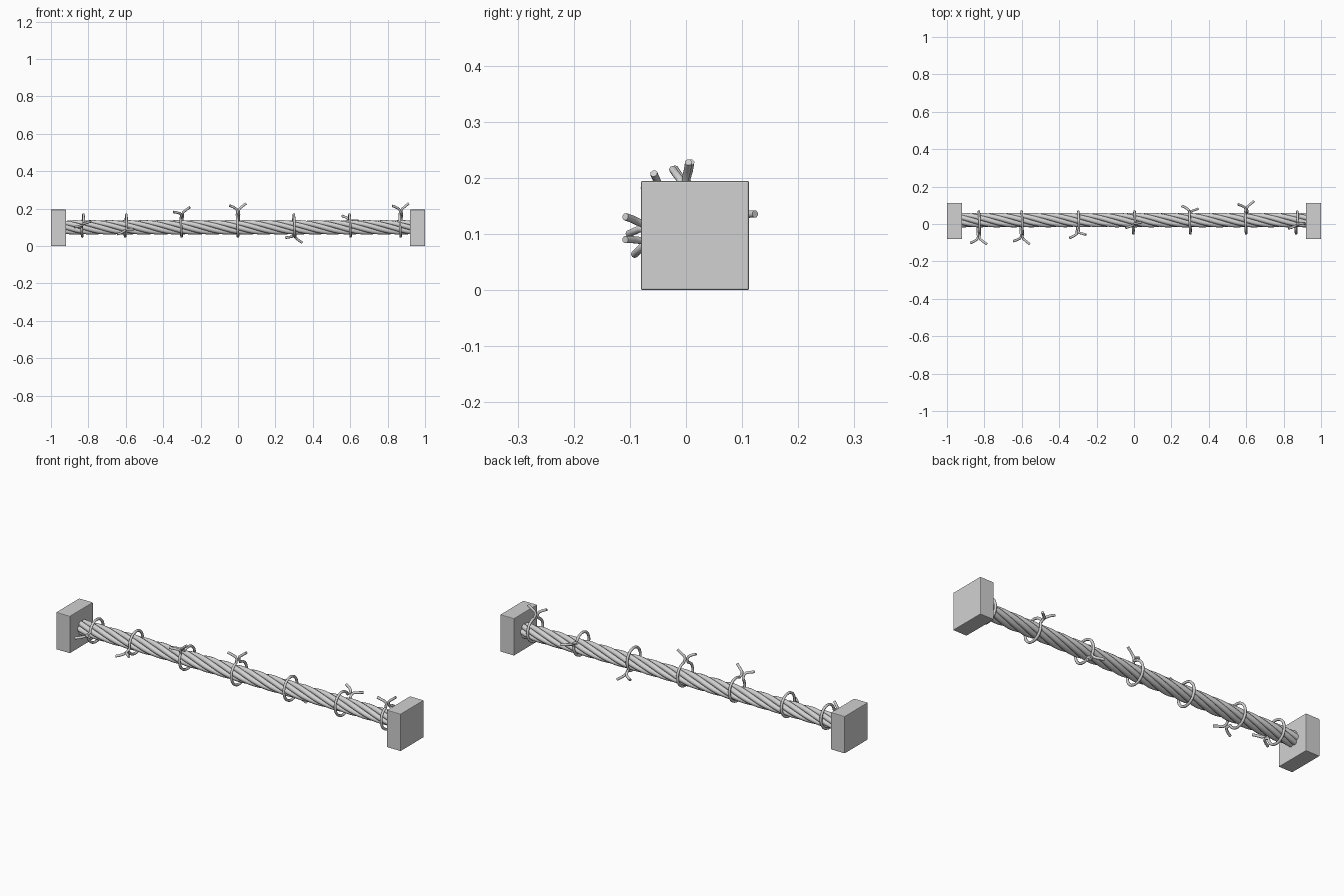
import bpy
import math
from mathutils import Vector

cube = bpy.data.objects.get("Cube")
if cube:
    bpy.data.objects.remove(cube, do_unlink=True)

# One plain grey for everything
grey = bpy.data.materials.new("light_grey")
grey.use_nodes = True
colour = (0.64, 0.64, 0.64, 1)
grey.diffuse_color = colour
grey.node_tree.nodes["Principled BSDF"].inputs["Base Color"].default_value = colour


def select_only(obj):
    bpy.ops.object.select_all(action="DESELECT")
    obj.select_set(True)
    bpy.context.view_layer.objects.active = obj


def tube(name, paths, radius, sides_res):
    """Sweep a round section along each path and turn it into a mesh."""
    curve = bpy.data.curves.new(name, "CURVE")
    curve.dimensions = "3D"
    curve.bevel_depth = radius
    curve.bevel_resolution = sides_res
    curve.use_fill_caps = True
    for path in paths:
        spline = curve.splines.new("POLY")
        spline.points.add(len(path) - 1)
        for point, co in zip(spline.points, path):
            point.co = (*co, 1)
    obj = bpy.data.objects.new(name, curve)
    bpy.context.collection.objects.link(obj)
    curve.materials.append(grey)
    select_only(obj)
    bpy.ops.object.convert(target="MESH")
    bpy.ops.object.shade_smooth_by_angle(angle=math.radians(50))
    return obj


# End blocks
for side, name in ((1, "left_end_block"), (-1, "right_end_block")):
    bpy.ops.mesh.primitive_cube_add(size=1, location=(side * 0.96, 0.016, 0.0975))
    block = bpy.context.object
    block.name = name
    block.scale = (0.08, 0.192, 0.195)
    bpy.ops.object.transform_apply(location=False, rotation=False, scale=True)
    bevel = block.modifiers.new("soft_edges", "BEVEL")
    bevel.width = 0.003
    bevel.segments = 2
    block.data.materials.append(grey)

# Twisted rope: strands wound round a core
ROPE_Y, ROPE_Z = 0.021, 0.1
STRANDS, PITCH, HALF, STEPS = 6, 0.55, 0.93, 150


def strand(index):
    path = []
    for i in range(STEPS + 1):
        x = -HALF + 2 * HALF * i / STEPS
        a = math.tau * (x / PITCH + index / STRANDS)
        path.append((x, ROPE_Y + 0.0255 * math.cos(a), ROPE_Z + 0.0255 * math.sin(a)))
    return path


tube("rope_strands", [strand(i) for i in range(STRANDS)], 0.0135, 3)
tube("rope_core", [[(-HALF, ROPE_Y, ROPE_Z), (HALF, ROPE_Y, ROPE_Z)]], 0.018, 3)

# Wire ties: a loose loop whose two ends cross and splay into barbs
LOOP_Y, LOOP_Z, LOOP_R = 0.008, 0.11, 0.059


def wire_tie(name, x, degrees):
    a = math.radians(degrees)
    out = Vector((0, math.cos(a), math.sin(a)))
    along = Vector((0, -math.sin(a), math.cos(a)))
    centre = Vector((x, LOOP_Y, LOOP_Z))

    def place(r, t, dx):
        return centre + out * r + along * t + Vector((dx, 0, 0))

    path = [place(0.109, 0.015, -0.045), place(0.101, 0.011, -0.026),
            place(0.090, 0.005, -0.009), place(0.077, 0.004, -0.003)]
    for i in range(33):
        b = math.radians(9 + 342 * i / 32)
        path.append(place(LOOP_R * math.cos(b), LOOP_R * math.sin(b), 0.006 * (i / 16 - 1)))
    path += [place(0.077, -0.004, 0.003), place(0.090, -0.005, 0.008),
             place(0.104, -0.011, 0.026), place(0.117, -0.015, 0.043)]
    tube(name, [path], 0.0067, 2)


ties = ((-0.83, 177), (-0.6, 197), (-0.3, 131), (0, 97), (0.3, -44), (0.6, 20), (0.87, 99))
for number, (x, degrees) in enumerate(ties, 1):
    wire_tie(f"wire_tie_{number}", x, degrees)
